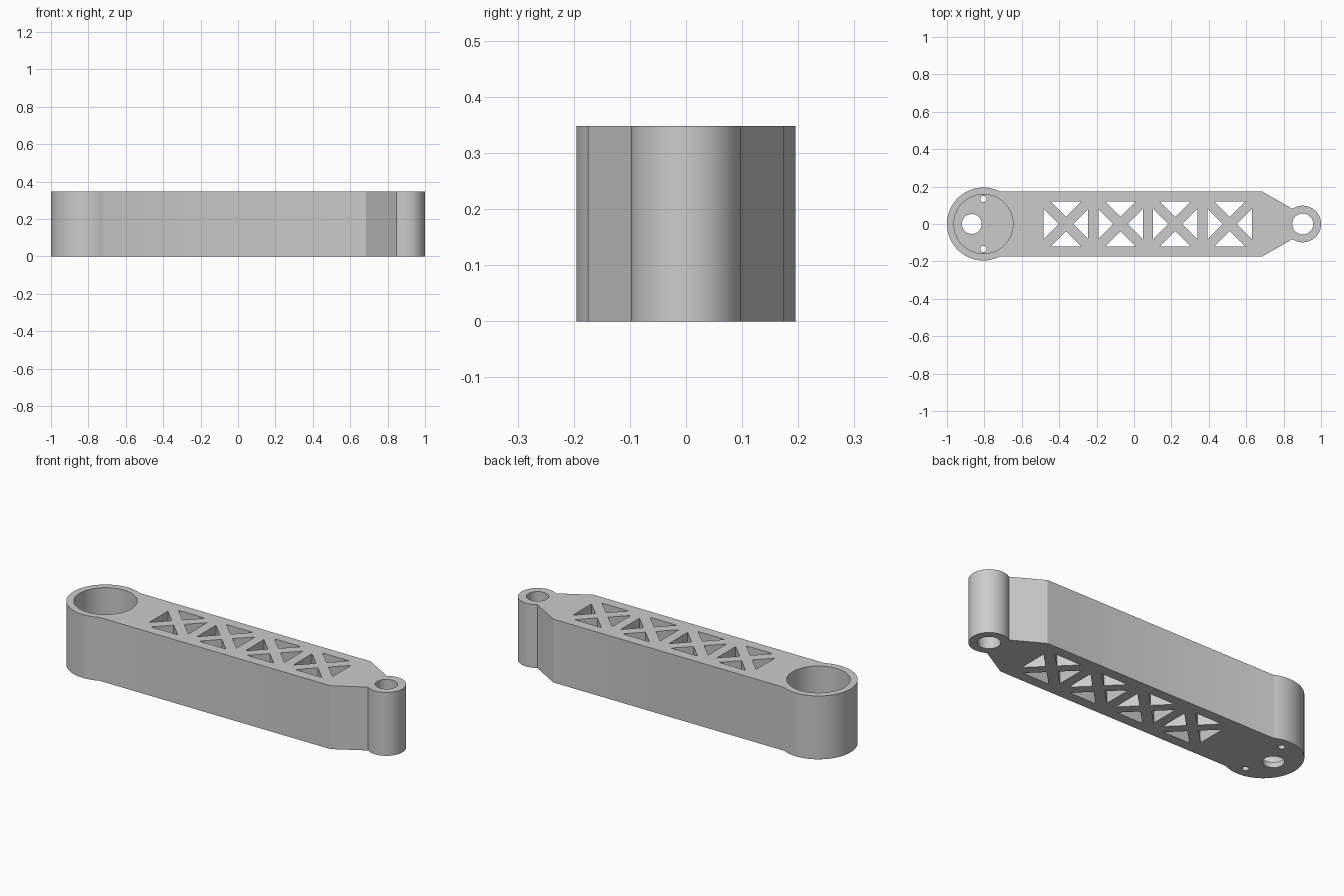
import bpy
import bmesh
from math import sin, cos, asin, atan2, radians, tau

default_cube = bpy.data.objects.get("Cube")
if default_cube:
    bpy.data.objects.remove(default_cube, do_unlink=True)

HEIGHT = 0.348
HALF_WIDTH = 0.175
FLOOR = 0.03
BIG_X, BIG_R = -0.805, 0.195
SMALL_X, SMALL_R = 0.902, 0.098
TAPER_X = 0.684

grey = bpy.data.materials.new("plain grey")
grey.use_nodes = True
grey.diffuse_color = (0.6, 0.6, 0.6, 1)
grey.node_tree.nodes["Principled BSDF"].inputs["Base Color"].default_value = (0.6, 0.6, 0.6, 1)


def arc(cx, cy, r, start, end, steps):
    return [(cx + r * cos(start + (end - start) * i / steps),
             cy + r * sin(start + (end - start) * i / steps)) for i in range(steps + 1)]


def circle(cx, cy, r, steps=64):
    return arc(cx, cy, r, 0, tau, steps)[:-1]


def prisms(name, outlines, bottom, top):
    """One object made of upright prisms over counter-clockwise outlines."""
    bm = bmesh.new()
    for outline in outlines:
        face = bm.faces.new([bm.verts.new((x, y, bottom)) for x, y in outline])
        moved = bmesh.ops.extrude_face_region(bm, geom=[face])["geom"]
        verts = [v for v in moved if isinstance(v, bmesh.types.BMVert)]
        bmesh.ops.translate(bm, verts=verts, vec=(0, 0, top - bottom))
    bmesh.ops.recalc_face_normals(bm, faces=bm.faces)
    mesh = bpy.data.meshes.new(name)
    bm.to_mesh(mesh)
    bm.free()
    mesh.materials.append(grey)
    obj = bpy.data.objects.new(name, mesh)
    bpy.context.collection.objects.link(obj)
    return obj


# Arm body: large round end, straight sides, taper, small round eye
big_a = asin(HALF_WIDTH / BIG_R)
small_a = atan2(0.081, -0.055)
outline = arc(BIG_X, 0, BIG_R, big_a, tau - big_a, 72)
outline += [(TAPER_X, -HALF_WIDTH)]
outline += arc(SMALL_X, 0, SMALL_R, -small_a, small_a, 48)
outline += [(TAPER_X, HALF_WIDTH)]
arm = prisms("link_arm", [outline], 0, HEIGHT)

# Triangular windows that leave crossed struts in each bay
windows = []
for bay in range(4):
    cx = -0.364 + 0.292 * bay
    for quarter in range(4):
        c, s = cos(quarter * tau / 4), sin(quarter * tau / 4)
        windows.append([(cx + x * c - y * s, x * s + y * c)
                        for x, y in ((0.038, 0), (0.119, -0.081), (0.119, 0.081))])

# Through holes: eye bore, shaft hole and two screw holes in the cup floor
holes = [circle(SMALL_X, 0, 0.056), circle(-0.867, 0, 0.053)]
holes += [circle(BIG_X, side * 0.134, 0.017, 24) for side in (-1, 1)]

cutters = [
    prisms("cup_cutter", [circle(BIG_X, 0, 0.158, 96)], FLOOR, HEIGHT + 0.1),
    prisms("hole_cutter", holes, -0.1, HEIGHT + 0.1),
    prisms("window_cutter", windows, -0.1, HEIGHT + 0.1),
]

bpy.ops.object.select_all(action="DESELECT")
bpy.context.view_layer.objects.active = arm
arm.select_set(True)
for cutter in cutters:
    cutter.hide_render = True
    cut = arm.modifiers.new(cutter.name, "BOOLEAN")
    cut.operation = "DIFFERENCE"
    cut.solver = "EXACT"
    cut.object = cutter
    bpy.ops.object.modifier_apply(modifier=cut.name)
    bpy.data.objects.remove(cutter, do_unlink=True)

bpy.ops.object.shade_smooth_by_angle(angle=radians(25))
